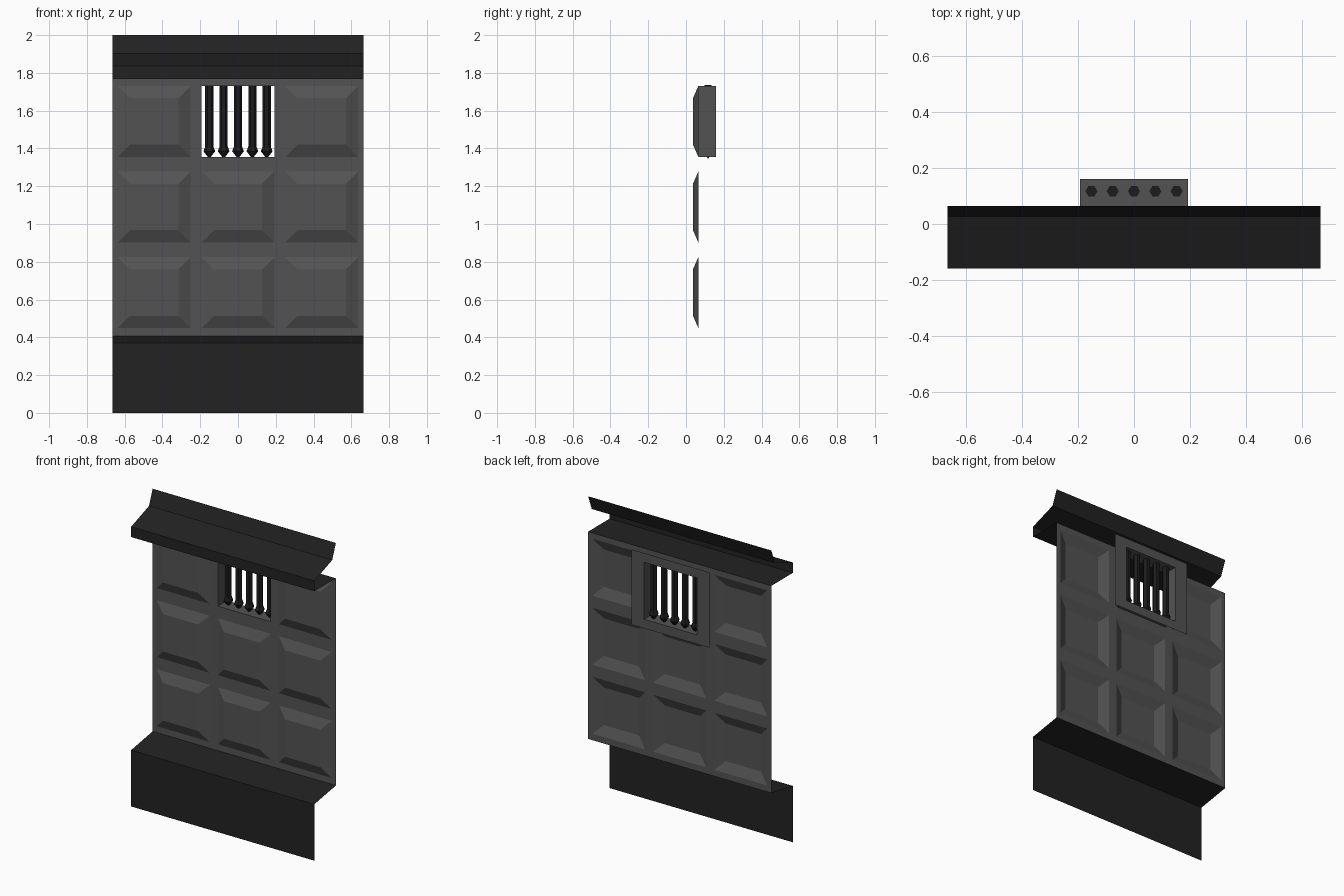
import bpy, bmesh, math

if "Cube" in bpy.data.objects:
    bpy.data.objects.remove(bpy.data.objects["Cube"])

def material(name, c):
    m = bpy.data.materials.new(name)
    m.diffuse_color = (*c, 1)
    m.use_nodes = True
    m.node_tree.nodes["Principled BSDF"].inputs["Base Color"].default_value = m.diffuse_color
    return m

GREY = material("wall grey", (0.086, 0.086, 0.086))
BLACK = material("trim black", (0.016, 0.016, 0.016))
IRON = material("iron black", (0.012, 0.012, 0.013))

HALF, FRONT, WALL, BACK = 0.665, -0.158, 0.065, 0.16
PANEL_X = (-0.443, 0, 0.443)          # panel centres
PANEL_Z = (0.637, 1.09, 1.543)
PW, PH, BEVEL, RELIEF = 0.192, 0.187, 0.064, 0.028


def finish(name, bm, mat):
    bmesh.ops.remove_doubles(bm, verts=bm.verts, dist=1e-5)
    me = bpy.data.meshes.new(name)
    bm.to_mesh(me)
    bm.free()
    me.materials.append(mat)
    ob = bpy.data.objects.new(name, me)
    bpy.context.collection.objects.link(ob)
    return ob


def quad(bm, *pts):
    return bm.faces.new([bm.verts.new(p) for p in pts])


def strip(name, profile, mat):
    """Open sheet: a (y, z) profile swept along the full width."""
    bm = bmesh.new()
    for (y0, z0), (y1, z1) in zip(profile, profile[1:]):
        quad(bm, (-HALF, y0, z0), (HALF, y0, z0), (HALF, y1, z1), (-HALF, y1, z1))
    return finish(name, bm, mat)


def loop(y, w, h):
    """Rectangle around the window centre."""
    cz = PANEL_Z[2]
    return [(-w, y, cz - h), (w, y, cz - h), (w, y, cz + h), (-w, y, cz + h)]


# base: front plate with a sloped ledge up to the wall
strip("base_plinth", [(FRONT, 0), (FRONT, 0.37), (WALL, 0.408)], BLACK)

# cornice: soffit, fascia, slope and upright back edge
strip("top_cornice", [(WALL, 1.768), (FRONT, 1.768), (FRONT, 1.836),
                      (0.027, 1.902), (WALL, 2.0)], BLACK)

# wall sheet with raised panels and a window opening
bm = bmesh.new()
xs = [-HALF] + [c + s * PW for c in PANEL_X for s in (-1, 1)] + [HALF]
zs = [0.408] + [c + s * PH for c in PANEL_Z for s in (-1, 1)] + [1.768]
for i in range(len(xs) - 1):
    for j in range(len(zs) - 1):
        x0, x1, z0, z1 = xs[i], xs[i + 1], zs[j], zs[j + 1]
        if (i, j) == (3, 5):
            continue                   # window opening
        outer = [(x0, WALL, z0), (x1, WALL, z0), (x1, WALL, z1), (x0, WALL, z1)]
        if i % 2 and j % 2:
            y, b = WALL - RELIEF, BEVEL
            inner = [(x0 + b, y, z0 + b), (x1 - b, y, z0 + b),
                     (x1 - b, y, z1 - b), (x0 + b, y, z1 - b)]
            quad(bm, *inner)
            for k in range(4):
                n = (k + 1) % 4
                quad(bm, outer[k], outer[n], inner[n], inner[k])
        else:
            quad(bm, *outer)
finish("panelled_wall", bm, GREY)

# window frame: reveal through to the back with a flat flange
bm = bmesh.new()
rings = [loop(WALL, PW, PH), loop(BACK, PW, PH), loop(BACK, 0.284, 0.247)]
for a, b in zip(rings, rings[1:]):
    for k in range(4):
        n = (k + 1) % 4
        quad(bm, a[k], a[n], b[n], b[k])
finish("window_frame", bm, GREY)

# five hexagonal bars with arrow tips
profile = [(0.0215, 1.735), (0.0215, 1.41), (0.031, 1.385)]
for i in range(5):
    cx, cy = (i - 2) * 0.076, 0.117
    bm = bmesh.new()
    rows = [[bm.verts.new((cx + r * math.cos(k * math.pi / 3),
                           cy + r * math.sin(k * math.pi / 3), z))
             for k in range(6)] for r, z in profile]
    tip = bm.verts.new((cx, cy, 1.345))
    bm.faces.new(rows[0])
    for k in range(6):
        n = (k + 1) % 6
        for a, b in zip(rows, rows[1:]):
            bm.faces.new((a[k], b[k], b[n], a[n]))
        bm.faces.new((rows[-1][k], tip, rows[-1][n]))
    finish(f"window_bar_{i + 1}", bm, IRON)
